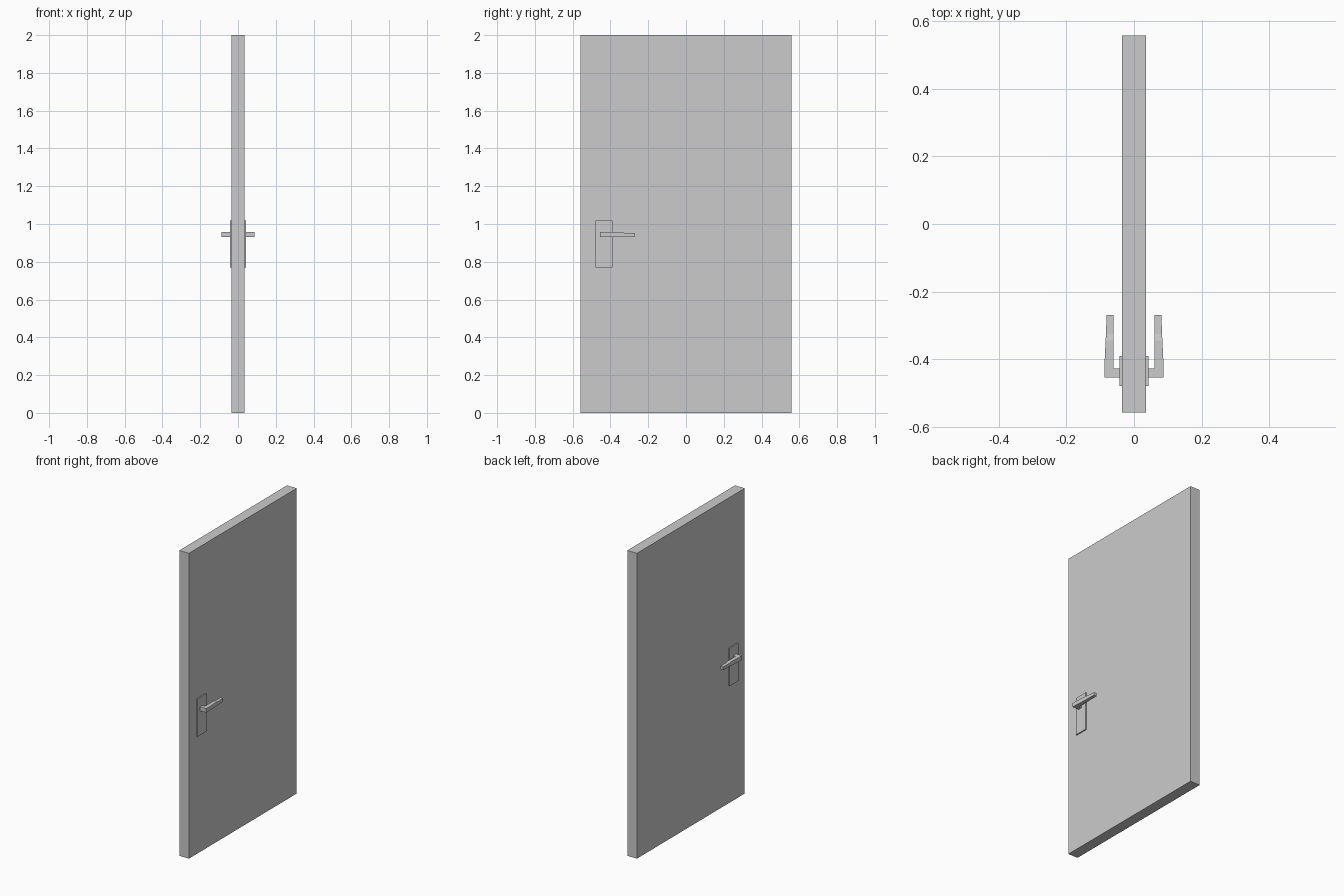
import bpy, bmesh

if "Cube" in bpy.data.objects:
    bpy.data.objects.remove(bpy.data.objects["Cube"])

DOOR_X, DOOR_Y, HEIGHT = 0.035, 0.558, 2.0


def make_object(name, bm, mirrored=False):
    bmesh.ops.recalc_face_normals(bm, faces=bm.faces)
    mesh = bpy.data.meshes.new(name)
    bm.to_mesh(mesh)
    bm.free()
    obj = bpy.data.objects.new(name, mesh)
    bpy.context.collection.objects.link(obj)
    if mirrored:
        obj.modifiers.new("other_side", 'MIRROR').use_axis[0] = True
    return obj


def box(name, lo, hi, mirrored=False):
    bm = bmesh.new()
    bmesh.ops.create_cube(bm, size=1)
    for v in bm.verts:
        v.co = [(a + b) / 2 + c * (b - a) for a, b, c in zip(lo, hi, v.co)]
    return make_object(name, bm, mirrored)


# Door slab
box("door_panel", (-DOOR_X, -DOOR_Y, 0), (DOOR_X, DOOR_Y, HEIGHT))

# Backplate on each face
box("handle_plate", (DOOR_X, -0.48, 0.77), (0.043, -0.39, 1.018), True)

# Lever: rectangular sections lofted along y (y, inner x, outer x, low z, high z)
sections = [
    (-0.455, 0.061, 0.088, 0.931, 0.957),
    (-0.428, 0.061, 0.088, 0.931, 0.957),
    (-0.345, 0.061, 0.084, 0.931, 0.957),
    (-0.325, 0.061, 0.083, 0.932, 0.953),
    (-0.269, 0.061, 0.081, 0.932, 0.952),
]
bm = bmesh.new()
rings = [[bm.verts.new(p) for p in ((xi, y, z0), (xo, y, z0), (xo, y, z1), (xi, y, z1))]
         for y, xi, xo, z0, z1 in sections]
for a, b in zip(rings, rings[1:]):
    for i in range(4):
        j = (i + 1) % 4
        bm.faces.new((a[i], a[j], b[j], b[i]))
bm.faces.new(rings[0])
bm.faces.new(rings[-1])

# Neck extruded from the lever's inner face back to the plate
neck = next(f for f in bm.faces if set(f.verts) == {rings[0][0], rings[0][3], rings[1][0], rings[1][3]})
new = bmesh.ops.extrude_discrete_faces(bm, faces=[neck])["faces"][0]
for v in new.verts:
    v.co.x = 0.042
make_object("lever_handle", bm, True)
